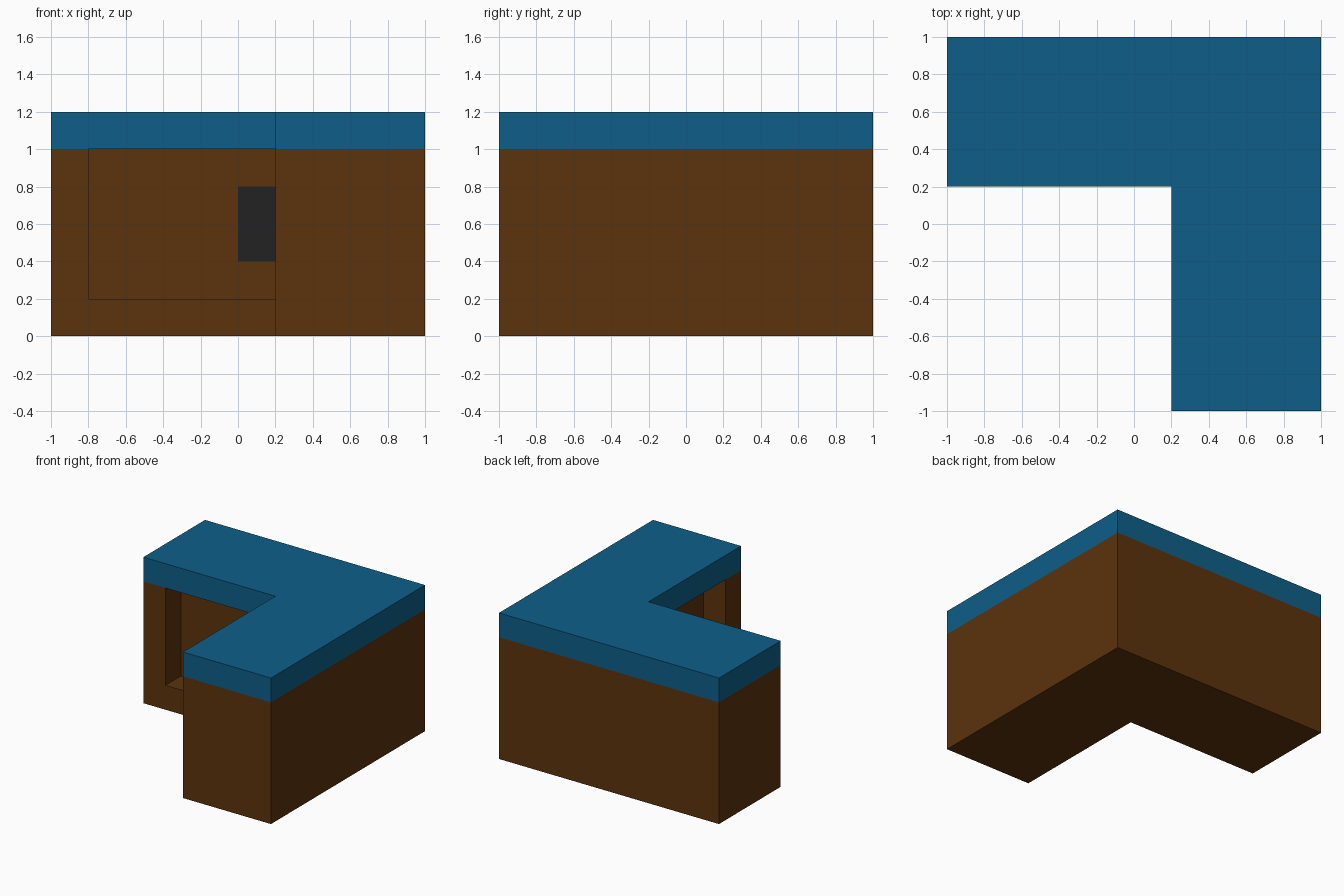
import bpy
import bmesh

cube = bpy.data.objects.get("Cube")
if cube:
    bpy.data.objects.remove(cube, do_unlink=True)


def material(name, rgb):
    m = bpy.data.materials.new(name)
    m.use_nodes = True
    m.diffuse_color = (*rgb, 1)
    bsdf = next(n for n in m.node_tree.nodes if n.type == 'BSDF_PRINCIPLED')
    bsdf.inputs["Base Color"].default_value = (*rgb, 1)
    return m


brown = material("brown wood", (0.107, 0.033, 0.004))
blue = material("blue top", (0.0044, 0.114, 0.246))
black = material("black panel", (0.016, 0.016, 0.016))


def prism(name, outline, z0, z1, mat):
    """Extrude a floor outline from z0 up to z1."""
    bm = bmesh.new()
    face = bm.faces.new([bm.verts.new((x, y, z0)) for x, y in outline])
    ext = bmesh.ops.extrude_face_region(bm, geom=[face], use_keep_orig=True)
    top = [v for v in ext["geom"] if isinstance(v, bmesh.types.BMVert)]
    bmesh.ops.translate(bm, verts=top, vec=(0, 0, z1 - z0))
    bmesh.ops.recalc_face_normals(bm, faces=bm.faces)
    mesh = bpy.data.meshes.new(name)
    bm.to_mesh(mesh)
    bm.free()
    mesh.materials.append(mat)
    obj = bpy.data.objects.new(name, mesh)
    bpy.context.collection.objects.link(obj)
    return obj


# L-shaped footprint, and the same footprint hollowed along its inner sides
corner = [(-1, 1), (-1, 0.2)]
outer_end = [(0.2, -1), (1, -1), (1, 1)]
footprint = corner + [(0.2, 0.2)] + outer_end
hollowed = corner + [(-0.8, 0.2), (-0.8, 0.4), (0.4, 0.4),
                     (0.4, -0.8), (0.2, -0.8)] + outer_end

# Plinth, recessed cabinet walls and worktop
prism("plinth", footprint, 0, 0.2, brown)
prism("cabinet_walls", hollowed, 0.2, 1.0, brown)
prism("worktop", footprint, 1.0, 1.2, blue)

# Thin dark panel on the rear wall of the recess
prism("recess_panel", [(0, 0.392), (0.2, 0.392), (0.2, 0.4), (0, 0.4)], 0.4, 0.8, black)
